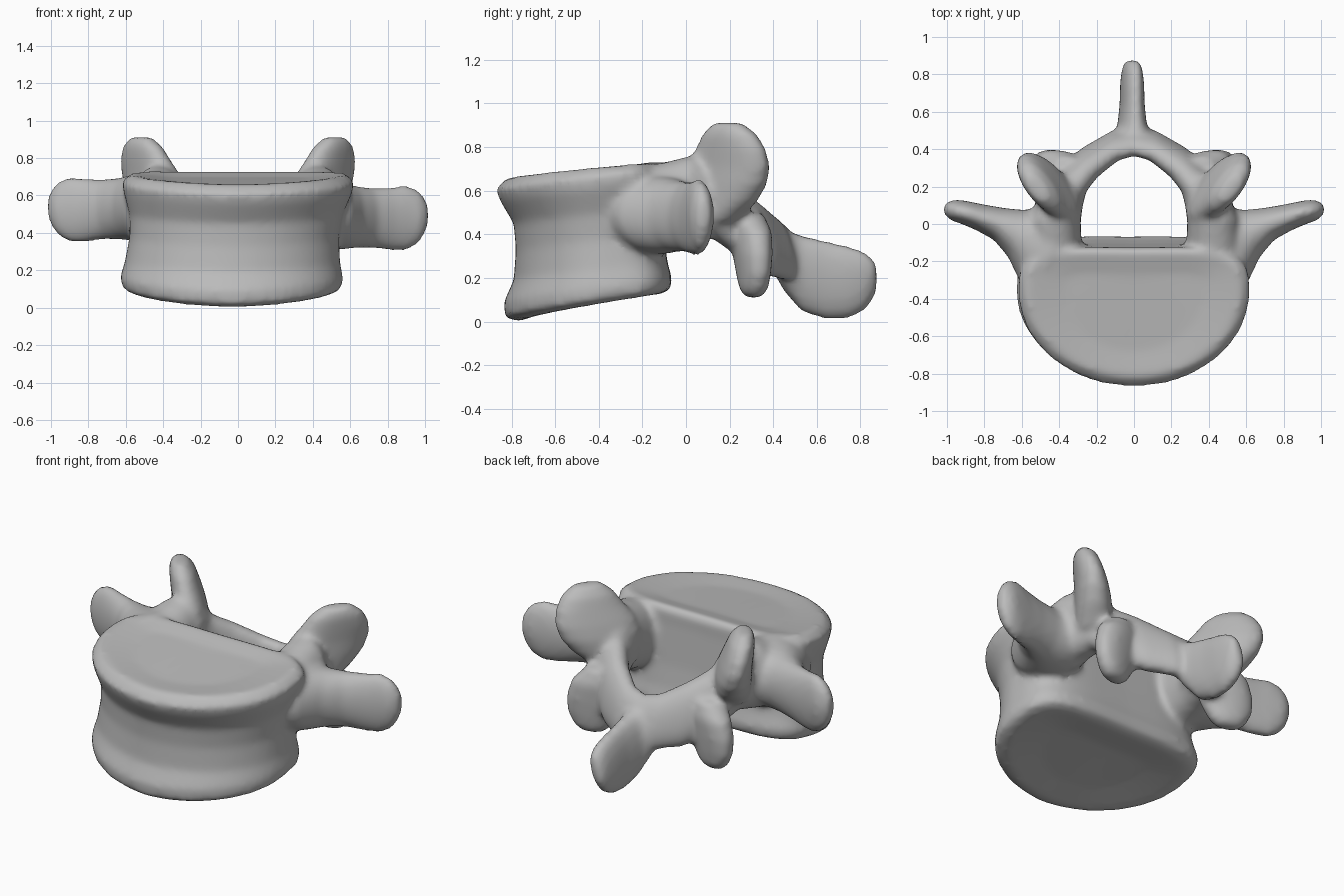
import bpy, bmesh, math
from mathutils import Vector

cube = bpy.data.objects.get("Cube")
if cube:
    bpy.data.objects.remove(cube, do_unlink=True)

bone = bpy.data.materials.new("bone grey")
bone.use_nodes = True
GREY = (0.5, 0.5, 0.5, 1)
bone.diffuse_color = GREY
bone.node_tree.nodes["Principled BSDF"].inputs["Base Color"].default_value = GREY

SIDES = 32
parts = []


def spow(v, e):
    return math.copysign(abs(v) ** e, v)


def skin(name, rings):
    """Closed solid through a list of rings with equal point counts."""
    bm = bmesh.new()
    loops = [[bm.verts.new(p) for p in ring] for ring in rings]
    for a, b in zip(loops, loops[1:]):
        for i in range(len(a)):
            j = (i + 1) % len(a)
            bm.faces.new((a[i], a[j], b[j], b[i]))
    bm.faces.new(loops[0])
    bm.faces.new(loops[-1])
    bmesh.ops.triangulate(bm, faces=[f for f in bm.faces if len(f.verts) > 4])
    bmesh.ops.recalc_face_normals(bm, faces=bm.faces)
    mesh = bpy.data.meshes.new(name)
    bm.to_mesh(mesh)
    bm.free()
    ob = bpy.data.objects.new(name, mesh)
    bpy.context.collection.objects.link(ob)
    parts.append(ob)


def oval(centre, u, v, e=0.9):
    """Slightly squared oval ring spanned by half-axes u and v."""
    c, u, v = Vector(centre), Vector(u), Vector(v)
    turns = [2 * math.pi * i / SIDES for i in range(SIDES)]
    return [c + u * spow(math.cos(a), e) + v * spow(math.sin(a), e) for a in turns]


def body_ring(cx, rx, front, back, z_front, z_back):
    """Kidney outline: round front, flat and slightly hollow back, sloped in z."""
    mid = -0.36
    ring = []
    for i in range(2 * SIDES):
        a = math.pi * i / SIDES
        c, s = math.cos(a), math.sin(a)
        if s < 0:
            x, y = rx * c, mid + (mid - front) * s
        else:
            x = rx * spow(c, 0.65)
            y = mid + (back - mid) * s ** 0.6 - 0.035 * s * (1 - (x / rx) ** 2)
        t = (y - front) / (back - front)
        ring.append(Vector((cx + x, y, z_front + (z_back - z_front) * t ** 0.8)))
    return ring


# Waisted drum-shaped body with dished end plates
skin("body", [body_ring(*r) for r in (
    (-0.03, 0.30, -0.62, -0.25, 0.05, 0.13),
    (-0.03, 0.53, -0.77, -0.09, 0.0, 0.13),
    (-0.03, 0.585, -0.83, -0.04, 0.02, 0.15),
    (-0.035, 0.595, -0.835, -0.03, 0.09, 0.20),
    (-0.03, 0.575, -0.79, -0.05, 0.19, 0.27),
    (-0.02, 0.56, -0.78, -0.07, 0.33, 0.40),
    (-0.01, 0.57, -0.79, -0.08, 0.45, 0.52),
    (0, 0.61, -0.85, -0.09, 0.55, 0.64),
    (0, 0.62, -0.872, -0.09, 0.605, 0.70),
    (0, 0.57, -0.82, -0.11, 0.66, 0.735),
    (0, 0.37, -0.68, -0.24, 0.655, 0.70),
)])

for side, s in (("left", 1), ("right", -1)):
    # Short bridge from the body to the rear arch
    skin(side + "_bridge", [oval((s * x, y, z), (w, 0, 0), (0, 0, h)) for x, y, z, w, h in (
        (0.42, -0.28, 0.53, 0.15, 0.16),
        (0.43, -0.10, 0.53, 0.15, 0.20),
        (0.425, 0.02, 0.56, 0.14, 0.20),
        (0.40, 0.12, 0.56, 0.12, 0.18),
        (0.38, 0.20, 0.53, 0.09, 0.14),
    )])

    # Flat paddle pointing sideways, flaring into the body
    lift = 0 if s > 0 else 0.045
    skin(side + "_side_paddle", [
        oval((s * x, y, z + lift), (-s * 0.35 * t, t, 0), (0, 0, h), 1)
        for x, y, z, t, h in (
            (0.44, -0.15, 0.50, 0.24, 0.19),
            (0.54, -0.11, 0.49, 0.20, 0.18),
            (0.63, -0.05, 0.485, 0.125, 0.165),
            (0.72, 0.00, 0.48, 0.085, 0.16),
            (0.82, 0.035, 0.475, 0.068, 0.17),
            (0.90, 0.06, 0.48, 0.06, 0.175),
            (0.96, 0.075, 0.485, 0.055, 0.145),
            (0.995, 0.085, 0.49, 0.04, 0.10),
            (1.015, 0.09, 0.495, 0.02, 0.05),
        )])

    # Upright plate reaching above the body
    skin(side + "_upper_plate", [
        oval((s * x, y, z), (s * 0.6 * w, 0.8 * w, 0), (s * 0.8 * t, -0.6 * t, 0))
        for x, y, z, w, t in (
            (0.39, 0.12, 0.46, 0.13, 0.10),
            (0.42, 0.16, 0.55, 0.19, 0.10),
            (0.44, 0.18, 0.63, 0.225, 0.10),
            (0.465, 0.195, 0.71, 0.225, 0.09),
            (0.495, 0.205, 0.79, 0.19, 0.08),
            (0.51, 0.20, 0.86, 0.145, 0.07),
            (0.52, 0.19, 0.912, 0.075, 0.04),
        )])

    # Half of the rear arch, meeting its twin at the middle
    skin(side + "_arch", [
        oval((s * x, y, z), (s * nx * t, ny * t, 0), (0, -0.04, h))
        for x, y, z, nx, ny, t, h in (
            (0.385, 0.10, 0.52, 1, 0.3, 0.105, 0.15),
            (0.335, 0.23, 0.46, 0.85, 0.5, 0.095, 0.18),
            (0.235, 0.33, 0.39, 0.55, 0.83, 0.08, 0.18),
            (0.10, 0.42, 0.34, 0.25, 0.97, 0.07, 0.15),
            (-0.03, 0.45, 0.33, 0, 1, 0.065, 0.13),
        )])

    # Broad lower plate hanging from the arch
    skin(side + "_lower_plate", [
        oval((s * x, y, z), (s * 0.96 * w, 0.28 * w, 0), (-s * 0.28 * t, 0.96 * t, 0))
        for x, y, z, w, t in (
            (0.33, 0.27, 0.50, 0.10, 0.08),
            (0.36, 0.30, 0.41, 0.155, 0.085),
            (0.38, 0.305, 0.31, 0.165, 0.08),
            (0.395, 0.31, 0.22, 0.145, 0.07),
            (0.40, 0.31, 0.15, 0.105, 0.06),
            (0.40, 0.31, 0.11, 0.06, 0.035),
        )])

# Thin blade pointing backwards, leaning a little to one side
skin("rear_blade", [oval((-0.01, y, z), (w, 0, 0), (0.02, 0, h)) for y, z, w, h in (
    (0.40, 0.34, 0.18, 0.11),
    (0.45, 0.28, 0.115, 0.14),
    (0.53, 0.22, 0.075, 0.175),
    (0.64, 0.19, 0.063, 0.18),
    (0.75, 0.18, 0.06, 0.165),
    (0.82, 0.185, 0.052, 0.135),
    (0.86, 0.195, 0.038, 0.09),
    (0.877, 0.20, 0.02, 0.05),
)])

# Fuse all parts into one continuous bone and soften the joints
bpy.ops.object.select_all(action="DESELECT")
for ob in parts:
    ob.select_set(True)
bpy.context.view_layer.objects.active = parts[0]
bpy.ops.object.join()
bone_ob = bpy.context.view_layer.objects.active
bone_ob.name = "vertebra"
remesh = bone_ob.modifiers.new("fuse", "REMESH")
remesh.mode = "VOXEL"
remesh.voxel_size = 0.018
soften = bone_ob.modifiers.new("soften", "SMOOTH")
soften.factor = 0.5
soften.iterations = 8
for name in ("fuse", "soften"):
    bpy.ops.object.modifier_apply(modifier=name)

bone_ob.data.materials.clear()
bone_ob.data.materials.append(bone)
bpy.ops.object.shade_smooth()
